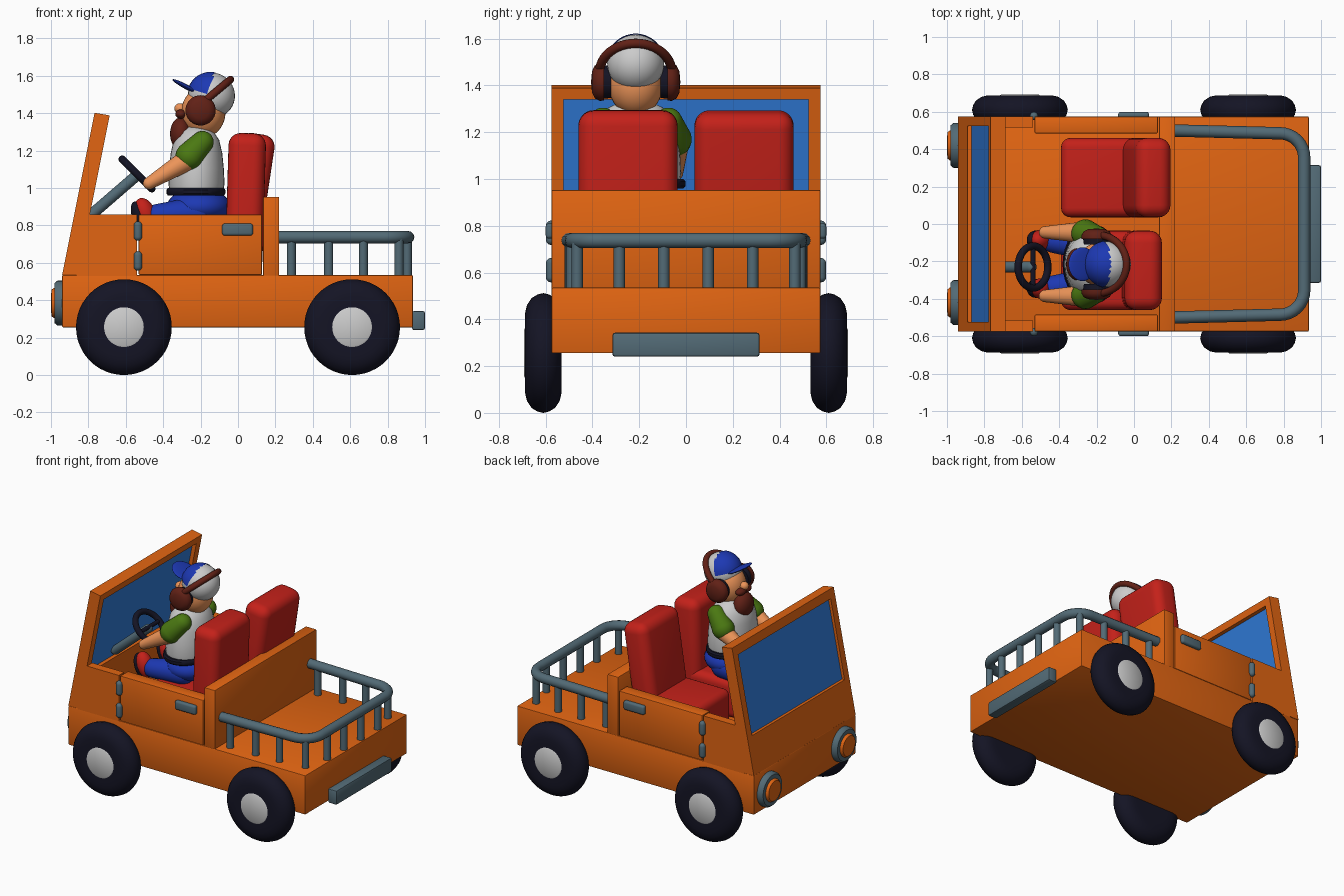
import bpy, bmesh
from math import sin, cos, pi, radians
from mathutils import Vector, Matrix, Euler

if "Cube" in bpy.data.objects:
    bpy.data.objects.remove(bpy.data.objects["Cube"])

COLORS = dict(orange=(0.76, 0.13, 0.006), red=(0.55, 0.015, 0.01), black=(0.007, 0.007, 0.018),
              glass=(0.03, 0.2, 0.7), slate=(0.085, 0.145, 0.18), brown=(0.12, 0.015, 0.008),
              green=(0.07, 0.19, 0.006), skin=(0.85, 0.3, 0.1), blue=(0.012, 0.04, 0.45))
MATS = {}
for key, c in COLORS.items():
    MATS[key] = bpy.data.materials.new(key)
    MATS[key].diffuse_color = (*c, 1)


def finish(name, bm, mat=None, matrix=Matrix()):
    bmesh.ops.recalc_face_normals(bm, faces=bm.faces)
    me = bpy.data.meshes.new(name)
    bm.to_mesh(me)
    bm.free()
    ob = bpy.data.objects.new(name, me)
    bpy.context.collection.objects.link(ob)
    ob.matrix_world = matrix
    if mat:
        me.materials.append(MATS[mat])
    bpy.ops.object.select_all(action='DESELECT')
    ob.select_set(True)
    bpy.context.view_layer.objects.active = ob
    bpy.ops.object.shade_smooth_by_angle(angle=radians(40))
    return ob


def box(name, x, y, z, mat, bevel=0.006, seg=2, tilt=0):
    """Bevelled box from axis ranges, tilted about y."""
    lo, hi = [Vector(p) for p in zip(x, y, z)]
    bm = bmesh.new()
    bmesh.ops.create_cube(bm, size=1)
    for v in bm.verts:
        v.co = Vector(a * abs(b) for a, b in zip(v.co, hi - lo))
    bmesh.ops.bevel(bm, geom=bm.edges[:], offset=bevel, segments=seg, profile=0.5, affect='EDGES')
    return finish(name, bm, mat, Matrix.Translation((lo + hi) / 2) @ Matrix.Rotation(tilt, 4, 'Y'))


def prism(name, profile, y0, y1, mat):
    """xz profile extruded along y."""
    bm = bmesh.new()
    f = bm.faces.new([bm.verts.new((x, y0, z)) for x, z in profile])
    ext = bmesh.ops.extrude_face_region(bm, geom=[f])
    bmesh.ops.translate(bm, vec=(0, y1 - y0, 0),
                        verts=[g for g in ext['geom'] if isinstance(g, bmesh.types.BMVert)])
    return finish(name, bm, mat)


def lathe(name, profile, loc, axis, mat, scale=(1, 1, 1), steps=32):
    """(radius, height) profile spun around an axis."""
    bm = bmesh.new()
    rings = [[bm.verts.new((r * cos(2 * pi * i / steps) * scale[0], r * sin(2 * pi * i / steps) * scale[1], h))
              for i in range(steps)] for r, h in profile]
    for a, b in zip(rings, rings[1:]):
        for i in range(steps):
            j = (i + 1) % steps
            bm.faces.new((a[i], a[j], b[j], b[i]))
    bmesh.ops.remove_doubles(bm, verts=bm.verts, dist=1e-5)
    rot = Vector((0, 0, 1)).rotation_difference(Vector(axis)).to_matrix().to_4x4()
    return finish(name, bm, mat, Matrix.Translation(loc) @ rot)


def limb(name, a, b, r1, r2, mat):
    """Tapered rod with round ends."""
    a, b = Vector(a), Vector(b)
    n = (b - a).length
    q = [i * pi / 10 for i in range(6)]
    prof = [(r1 * sin(t), -r1 * cos(t)) for t in q] + [(r2 * cos(t), n + r2 * sin(t)) for t in q]
    return lathe(name, prof, a, b - a, mat, steps=24)


def rod(name, a, b, r, mat):
    a, b = Vector(a), Vector(b)
    n = (b - a).length
    return lathe(name, [(0, 0), (r, 0), (r, n), (0, n)], a, b - a, mat, steps=20)


def ellipsoid(name, loc, radii, mat, tilt=0, keep=None):
    bm = bmesh.new()
    bmesh.ops.create_uvsphere(bm, u_segments=32, v_segments=20, radius=1)
    if keep:
        bmesh.ops.delete(bm, geom=[v for v in bm.verts if not keep(v.co)], context='VERTS')
    bmesh.ops.scale(bm, vec=radii, verts=bm.verts)
    return finish(name, bm, mat, Matrix.Translation(loc) @ Matrix.Rotation(tilt, 4, 'Y'))


def tube(name, pts, r, mat):
    cu = bpy.data.curves.new(name, 'CURVE')
    cu.dimensions = '3D'
    cu.bevel_depth, cu.bevel_resolution, cu.use_fill_caps = r, 4, True
    sp = cu.splines.new('POLY')
    sp.points.add(len(pts) - 1)
    for p, c in zip(sp.points, pts):
        p.co = (*c, 1)
    sp.use_smooth = True
    cu.materials.append(MATS[mat])
    ob = bpy.data.objects.new(name, cu)
    bpy.context.collection.objects.link(ob)
    bpy.ops.object.select_all(action='DESELECT')
    ob.select_set(True)
    bpy.context.view_layer.objects.active = ob
    bpy.ops.object.convert(target='MESH')


# Body
box("chassis", (-0.94, 0.935), (-0.575, 0.575), (0.255, 0.535), 'orange')
box("cab_back_wall", (0.135, 0.22), (-0.575, 0.575), (0.53, 0.953), 'orange')
box("rear_bumper", (0.93, 1.0), (-0.315, 0.315), (0.24, 0.343), 'slate', 0.012)

# Windshield frame: front and rear rings bridged around the opening
bm = bmesh.new()
slope = lambda z: -0.94 + 0.2 * (z - 0.535)
rings = []
for d, drop in ((0, 0), (0.083, 0.014)):
    for w, z0, z1 in ((0.575, 0.535, 1.402 - drop), (0.523, 0.79, 1.34)):
        rings.append([bm.verts.new((slope(z) + d, y, z))
                      for y, z in ((-w, z0), (w, z0), (w, z1), (-w, z1))])
for a, b in ((0, 1), (2, 3), (0, 2), (1, 3)):
    for i in range(4):
        j = (i + 1) % 4
        bm.faces.new((rings[a][i], rings[a][j], rings[b][j], rings[b][i]))
finish("windshield_frame", bm, 'orange')
prism("windshield_glass", [(slope(z) + d, z) for z, d in ((0.785, 0.02), (1.345, 0.02), (1.345, 0.055), (0.785, 0.055))],
      -0.525, 0.525, 'glass')

# Parts mirrored left and right
for s in (-1, 1):
    prism("side_panel", [(-0.865, 0.53), (-0.54, 0.53), (-0.54, 0.858), (-0.795, 0.858)], s * 0.515, s * 0.575, 'orange')
    box("door", (-0.531, 0.128), sorted((s * 0.485, s * 0.575)), (0.535, 0.858), 'orange')
    box("door_handle", (-0.085, 0.08), sorted((s * 0.565, s * 0.6)), (0.745, 0.81), 'slate', 0.014, 3)
    for z in (0.58, 0.74):
        limb("door_hinge", (-0.535, s * 0.577, z), (-0.535, s * 0.577, z + 0.06), 0.022, 0.022, 'slate')
    lathe("headlight_ring", [(0, 0), (0.12, 0), (0.12, 0.03), (0.108, 0.045), (0.085, 0.045), (0, 0.045)],
          (-0.935, s * 0.42, 0.385), (-1, 0, 0), 'slate')
    lathe("headlight_lens", [(0, 0), (0.08, 0), (0.08, 0.05), (0.07, 0.063), (0, 0.065)],
          (-0.935, s * 0.42, 0.385), (-1, 0, 0), 'orange')
    for x in (-0.61, 0.61):
        half = [(0.13, 0.078), (0.17, 0.078), (0.205, 0.07), (0.235, 0.05), (0.25, 0.025)]
        prof = [(0, -0.078)] + [(r, -h) for r, h in half] + [(0.256, 0)] + half[::-1] + [(0, 0.078)]
        lathe("tyre", prof, (x, s * 0.61, 0.256), (0, s, 0), 'black', steps=48)
        lathe("wheel_hub", [(0, 0.06), (0.108, 0.06), (0.108, 0.077), (0.1, 0.082), (0, 0.083)],
              (x, s * 0.61, 0.256), (0, s, 0), None)

    # Bed rail posts
    for x, y in ((0.285, 0.495), (0.485, 0.492), (0.67, 0.488), (0.86, 0.465), (0.905, 0.285), (0.905, 0.095)):
        rod("rail_post", (x, s * y, 0.53), (x, s * y, 0.73), 0.024, 'slate')

# Bed rail
corner = [(0.78 + 0.13 * sin(a), 0.355 + 0.13 * cos(a), 0.737) for a in [i * pi / 16 for i in range(9)]]
half = [(0.2, 0.5, 0.737)] + corner
tube("bed_rail", half + [(x, -y, z) for x, y, z in half[::-1]], 0.033, 'slate')

# Seats
for y, x, lean, half in ((-0.248, 0.04, 0.03, 0.1), (0.248, 0.055, 0.15, 0.095)):
    box("seat_cushion", (-0.39, 0.03), (y - 0.212, y + 0.212), (0.54, 0.81), 'red', 0.05, 5)
    box("seat_back", (x - half, x + half), (y - 0.212, y + 0.212), (0.55, 1.293), 'red', 0.065, 6, lean)

# Steering
limb("steering_column", (-0.81, -0.23, 0.835), (-0.55, -0.23, 1.06), 0.03, 0.03, 'slate')
wheel = Matrix.Translation((-0.54, -0.23, 1.075)) @ Matrix.Rotation(radians(45), 4, 'Y')
tube("steering_wheel", [wheel @ Vector((0.112 * cos(t), 0.112 * sin(t), 0))
                        for t in [i * pi / 20 for i in range(41)]], 0.02, 'black')
rod("steering_spoke", wheel @ Vector((0, -0.11, 0)), wheel @ Vector((0, 0.11, 0)), 0.014, 'black')

# Driver body
Y = -0.215
ellipsoid("driver_pelvis", (-0.21, Y, 0.9), (0.17, 0.19, 0.1), 'blue')
lathe("driver_belt", [(0, 0), (0.15, 0), (0.157, 0.01), (0.157, 0.03), (0.15, 0.04), (0, 0.04)],
      (-0.225, Y, 0.96), (0, 0, 1), 'black', (1, 1.36, 1))
lathe("driver_shirt", [(0, 0), (0.145, 0), (0.15, 0.04), (0.146, 0.12), (0.138, 0.2), (0.122, 0.27),
                       (0.09, 0.32), (0.05, 0.345), (0, 0.35)], (-0.222, Y, 0.985), (0, 0, 1), None, (1, 1.3, 1))
for s in (-1, 1):
    limb("driver_leg", (-0.22, Y + s * 0.1, 0.87), (-0.43, Y + s * 0.125, 0.85), 0.085, 0.065, 'blue')
    ellipsoid("driver_boot", (-0.495, Y + s * 0.13, 0.86), (0.055, 0.055, 0.09), 'red', -0.35)
    ellipsoid("boot_sole", (-0.525, Y + s * 0.13, 0.845), (0.04, 0.05, 0.088), 'black', -0.35)
    limb("driver_sleeve", (-0.19, Y + s * 0.14, 1.245), (-0.26, Y + s * 0.165, 1.17), 0.06, 0.075, 'green')
    limb("driver_forearm", (-0.27, Y + s * 0.17, 1.15), (-0.475, Y + s * 0.17, 1.025), 0.058, 0.033, 'skin')
    # Headphone cups
    lathe("headphone_cup", [(0, 0), (0.08, 0), (0.081, 0.02), (0.07, 0.04), (0.045, 0.052), (0, 0.056)],
          (-0.2, Y + s * 0.135, 1.415), (0, s, 0), 'brown')
    lathe("headphone_pad", [(0, 0), (0.068, 0), (0.072, 0.03), (0, 0.03)],
          (-0.2, Y + s * 0.105, 1.415), (0, s, 0), 'black')
    ellipsoid("driver_moustache", (-0.305, Y + s * 0.03, 1.395), (0.03, 0.045, 0.025), 'brown')

# Driver head
ellipsoid("driver_head", (-0.185, Y, 1.405), (0.118, 0.116, 0.135), 'skin')
ellipsoid("driver_nose", (-0.31, Y, 1.425), (0.03, 0.03, 0.028), 'skin')
ellipsoid("driver_beard", (-0.305, Y, 1.29), (0.058, 0.085, 0.088), 'brown')
ellipsoid("cap_crown", (-0.142, Y, 1.495), (0.126, 0.122, 0.122), None, 0.3, lambda c: c.z > -0.72)
ellipsoid("cap_front", (-0.142, Y, 1.495), (0.13, 0.126, 0.126), 'blue', 0.3, lambda c: c.x < -0.1 and c.z > -0.1)
ellipsoid("cap_brim", (-0.275, Y, 1.54), (0.085, 0.09, 0.013), 'blue', 0.49)
tube("headphone_band", [(-0.19 + 0.15 * sin(t), Y + 0.155 * cos(t), 1.455 + 0.125 * sin(t))
                        for t in [i * pi / 24 for i in range(25)]], 0.02, 'brown')

for m in bpy.data.materials:
    if m.users and not m.is_grease_pencil:
        m.use_nodes = True
        m.node_tree.nodes["Principled BSDF"].inputs["Base Color"].default_value = m.diffuse_color
